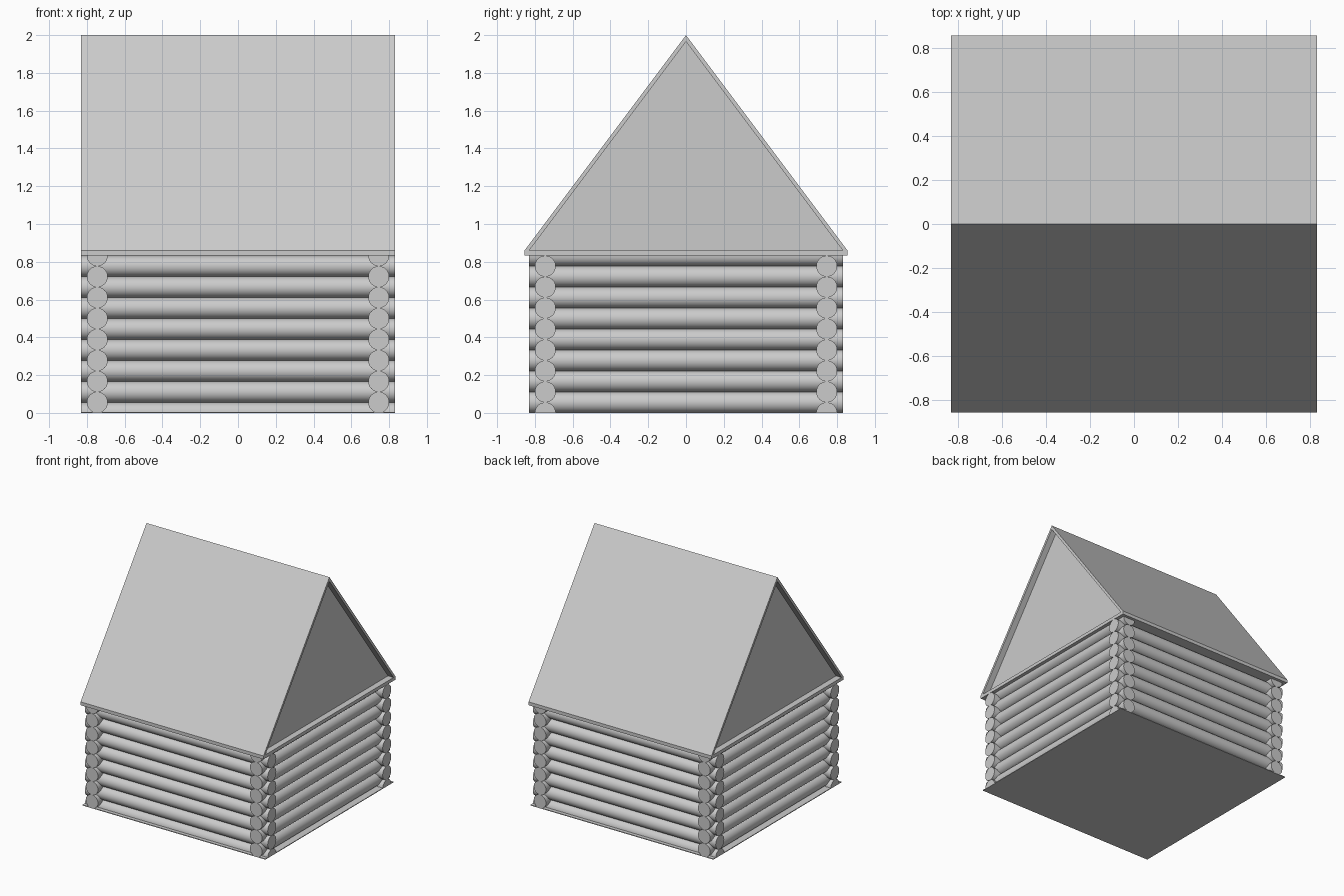
import bpy, bmesh
from math import sin, cos, pi, radians

if "Cube" in bpy.data.objects:
    bpy.data.objects.remove(bpy.data.objects["Cube"])

RADIUS = 0.0555             # log radius
STEP = 2 * RADIUS           # logs in a wall touch each other
WALL = 0.745                # distance of wall centre line from the middle
HALF = 0.83                 # half length of logs and roof
EAVE, EAVE_Z = 0.855, 0.86
INNER, INNER_TOP = 0.83, 1.965
COURSES = 8
PLATE_Z = RADIUS + STEP * (COURSES - 1)


def prism(name, profile, axis, start, end, smooth=False):
    """Extrude a (sideways, z) profile along the x or y axis."""
    def place(t, h, z):
        return (t, h, z) if axis == "x" else (h, t, z)
    bm = bmesh.new()
    face = bm.faces.new([bm.verts.new(place(start, h, z)) for h, z in profile])
    grown = bmesh.ops.extrude_face_region(bm, geom=[face], use_keep_orig=True)
    verts = [g for g in grown["geom"] if isinstance(g, bmesh.types.BMVert)]
    bmesh.ops.translate(bm, verts=verts, vec=place(end - start, 0, 0))
    bmesh.ops.recalc_face_normals(bm, faces=bm.faces)
    mesh = bpy.data.meshes.new(name)
    bm.to_mesh(mesh)
    bm.free()
    obj = bpy.data.objects.new(name, mesh)
    bpy.context.collection.objects.link(obj)
    if smooth:
        bpy.ops.object.select_all(action="DESELECT")
        obj.select_set(True)
        bpy.context.view_layer.objects.active = obj
        bpy.ops.object.shade_smooth_by_angle(angle=radians(30))
    return obj


def rectangle(half, low, high):
    return [(-half, low), (half, low), (half, high), (-half, high)]


def log(name, axis, side, z, first=0.0, sweep=2 * pi):
    """Round log, or half a log when the sweep is pi."""
    count = 32 if sweep > pi else 17
    step = sweep / (32 if sweep > pi else 16)
    ring = [(side + RADIUS * cos(first + i * step), z + RADIUS * sin(first + i * step))
            for i in range(count)]
    prism(name, ring, axis, -HALF, HALF, smooth=True)


# Floor
prism("floor", rectangle(HALF, 0, 0.006), "x", -HALF, HALF)

# Interlocking log walls, with half logs at the floor and under the roof
for x_wall, y_wall, side in (("front", "right", -WALL), ("back", "left", WALL)):
    for i in range(COURSES):
        if i == 0:
            log(f"{x_wall}_sill_log", "x", side, 0, 0, pi)
        else:
            log(f"{x_wall}_log_{i}", "x", side, STEP * i)
        if i == COURSES - 1:
            log(f"{y_wall}_top_log", "y", side, PLATE_Z, pi, pi)
        else:
            log(f"{y_wall}_log_{i}", "y", side, RADIUS + STEP * i)

# Eave plate closing the roof from below
prism("eave_plate", rectangle(EAVE, PLATE_Z, EAVE_Z), "x", -HALF, HALF)

# Thin roof covering both slopes
prism("roof", [(-EAVE, EAVE_Z), (0, 2), (EAVE, EAVE_Z),
               (INNER, EAVE_Z), (0, INNER_TOP), (-INNER, EAVE_Z)], "x", -HALF, HALF)

# Recessed gable panels
gable = [(-INNER, EAVE_Z), (INNER, EAVE_Z), (0, INNER_TOP)]
for name, sign in (("right_gable", -1), ("left_gable", 1)):
    prism(name, gable, "x", sign * 0.75, sign * 0.78)
